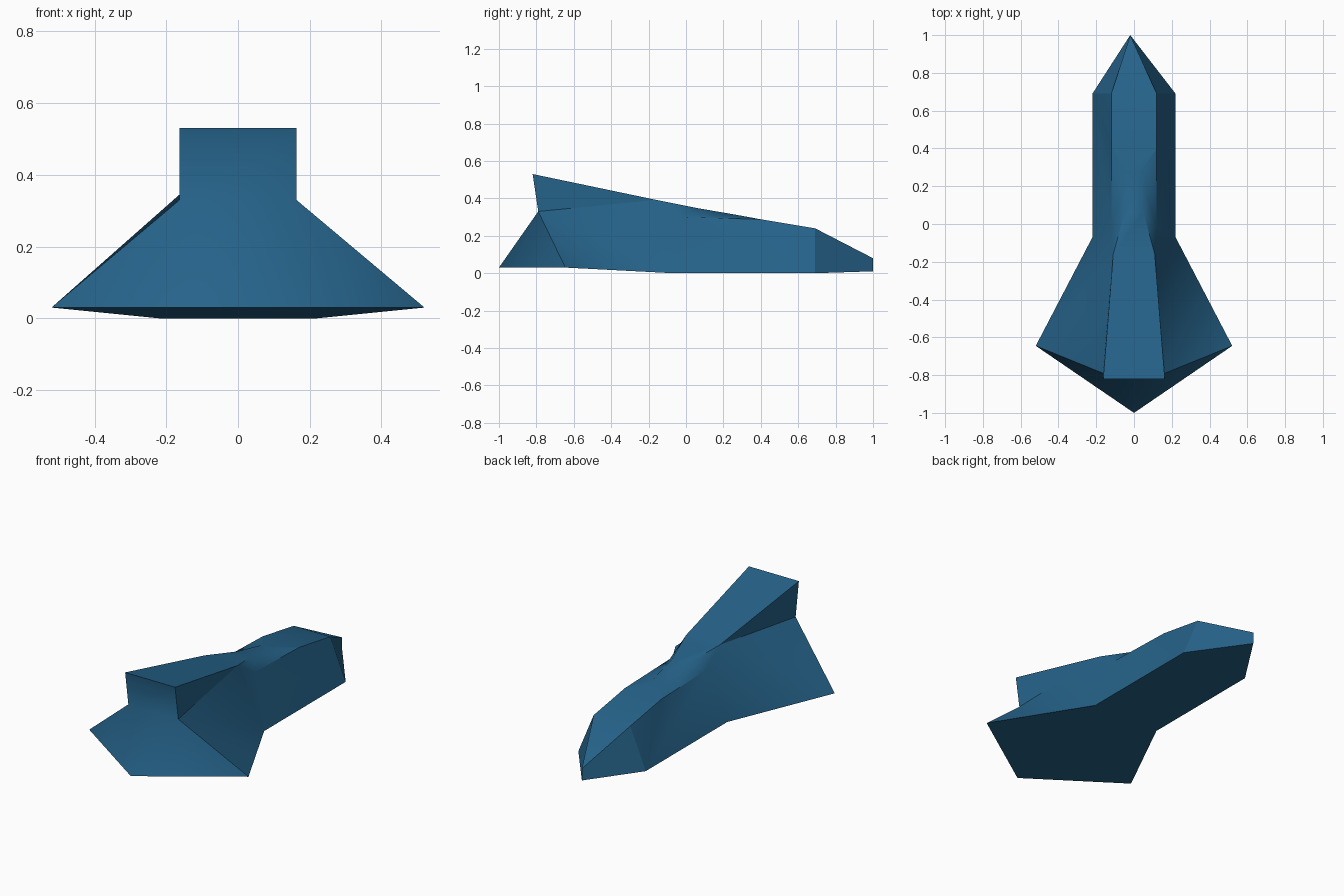
import bpy, bmesh, math

cube = bpy.data.objects.get("Cube")
if cube:
    bpy.data.objects.remove(cube, do_unlink=True)

# Hull colour
blue = bpy.data.materials.new("steel blue")
blue.use_nodes = True
colour = (0.019, 0.125, 0.255, 1)
blue.diffuse_color = colour
blue.node_tree.nodes["Principled BSDF"].inputs["Base Color"].default_value = colour

bm = bmesh.new()

# Points on the centre line
centre = {
    "tail": bm.verts.new((0, -1, 0.03)),
    "nose_top": bm.verts.new((-0.02, 1, 0.08)),
    "nose_low": bm.verts.new((-0.02, 1, 0.01)),
}

# Points of one half, mirrored for the other
half = {
    "tip": (0.52, -0.645, 0.03),
    "root": (0.22, -0.07, 0),
    "chin": (0.22, 0.69, 0),
    "fin_top": (0.163, -0.82, 0.53),
    "fin_foot": (0.163, -0.79, 0.33),
    "fin_front": (0.11, -0.16, 0.392),
    "neck": (0.05, 0.06, 0.348),
    "canopy_back": (0.03, 0.27, 0.312),
    "shoulder": (0.12, -0.02, 0.30),
    "canopy_side": (0.12, 0.4, 0.288),
    "canopy_front": (0.12, 0.69, 0.24),
}
sides = []
for s in (-1, 1):
    side = dict(centre)
    side.update({n: bm.verts.new((s * x, y, z)) for n, (x, y, z) in half.items()})
    sides.append(side)
right, left = sides


def skin(names, side):
    bm.faces.new([side[n] for n in names.split()])


# Side panels: wing, fin wall, neck, body flank and nose flank
for side in sides:
    for names in (
        "fin_top fin_front fin_foot",
        "fin_front root shoulder",
        "fin_front shoulder neck",
        "neck shoulder canopy_back",
        "canopy_back shoulder canopy_side",
        "shoulder root chin canopy_side",
        "canopy_side chin canopy_front",
        "canopy_front chin nose_low nose_top",
        "fin_foot tip tail",
    ):
        skin(names, side)

# Wing tops, creased along opposite diagonals
skin("fin_front fin_foot tip", right)
skin("fin_front tip root", right)
skin("fin_foot tip root", left)
skin("fin_foot root fin_front", left)

# Panels that bridge the two halves
for a, b in (("fin_foot", "fin_top"), ("fin_top", "fin_front"),
             ("fin_front", "neck"), ("neck", "canopy_back"),
             ("canopy_back", "canopy_side"), ("canopy_side", "canopy_front"),
             ("root", "chin"), ("tip", "root")):
    bm.faces.new((right[a], right[b], left[b], left[a]))
for a, b in (("fin_foot", "tail"), ("canopy_front", "nose_top"),
             ("chin", "nose_low"), ("tip", "tail")):
    bm.faces.new((right[a], left[a], centre[b]))

bmesh.ops.recalc_face_normals(bm, faces=bm.faces[:])

# Smooth the soft neck, keep the panel seams crisp
for f in bm.faces:
    f.smooth = True
for e in bm.edges:
    e.smooth = e.calc_face_angle(math.pi) < math.radians(50)
for side in sides:
    for a, b in (("fin_foot", "fin_front"), ("canopy_front", "chin"),
                 ("canopy_front", "nose_top"), ("canopy_back", "canopy_side"),
                 ("canopy_side", "canopy_front"), ("fin_top", "fin_front")):
        edge = bm.edges.get((side[a], side[b]))
        if edge:
            edge.smooth = False

mesh = bpy.data.meshes.new("ship_hull")
bm.to_mesh(mesh)
bm.free()
mesh.materials.append(blue)
hull = bpy.data.objects.new("ship_hull", mesh)
bpy.context.scene.collection.objects.link(hull)
